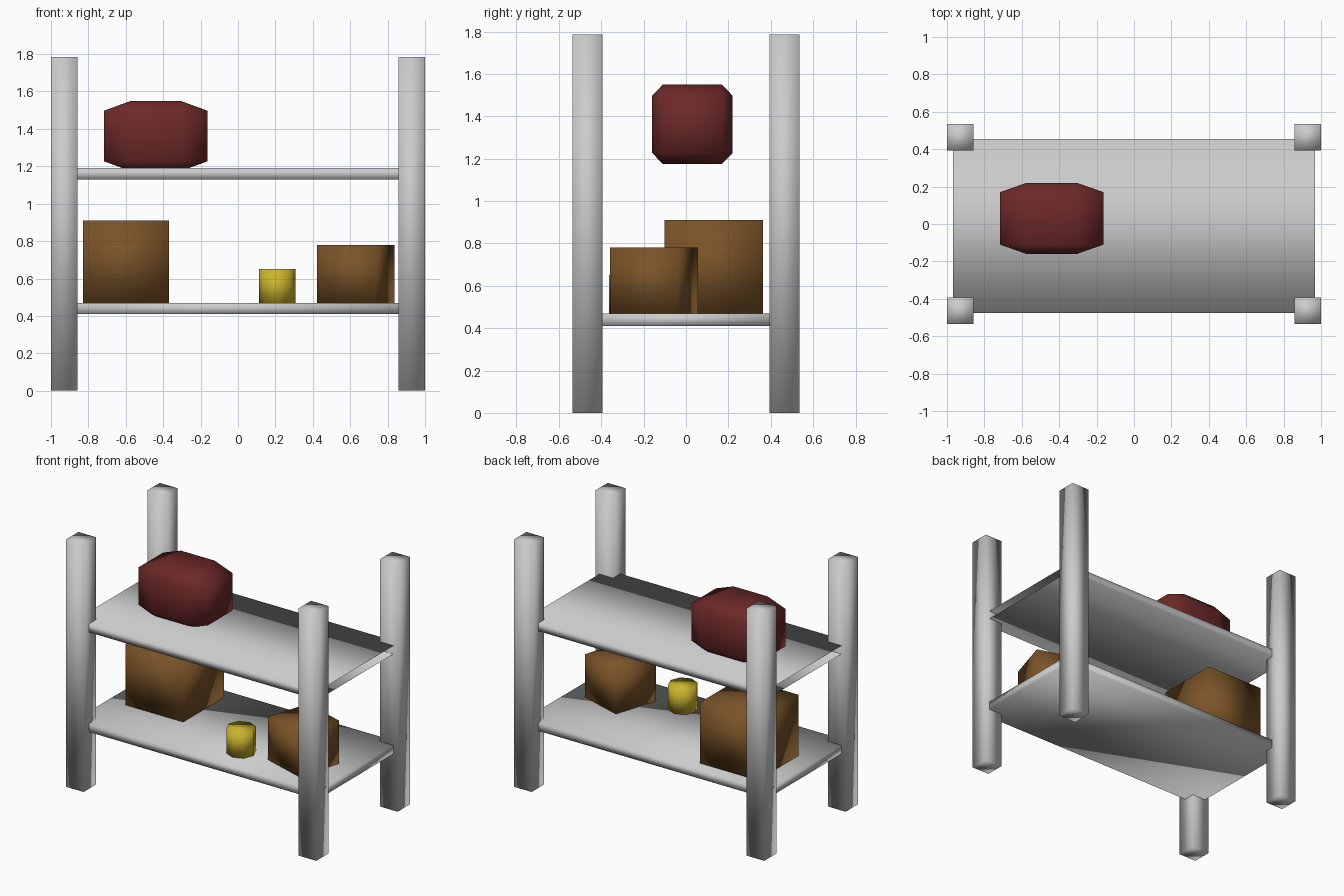
import bpy, bmesh, math
from mathutils import Matrix, Vector

if "Cube" in bpy.data.objects:
    bpy.data.objects.remove(bpy.data.objects["Cube"])


def material(name, rgb):
    m = bpy.data.materials.new(name)
    m.diffuse_color = (*rgb, 1)
    m.use_nodes = True
    m.node_tree.nodes["Principled BSDF"].inputs["Base Color"].default_value = m.diffuse_color
    return m


def finish(name, bm, loc, mat=None, turn=0):
    """Turn a bmesh into a smooth-shaded object."""
    bmesh.ops.recalc_face_normals(bm, faces=bm.faces)
    for f in bm.faces:
        f.smooth = True
    mesh = bpy.data.meshes.new(name)
    bm.to_mesh(mesh)
    bm.free()
    if mat:
        mesh.materials.append(mat)
    ob = bpy.data.objects.new(name, mesh)
    ob.location = loc
    ob.rotation_euler.z = math.radians(turn)
    bpy.context.collection.objects.link(ob)
    return ob


def box(name, size, base, mat=None, turn=0, open_ends=False):
    """Box standing on its base point, optionally without its x end faces."""
    bm = bmesh.new()
    bmesh.ops.create_cube(bm, size=1, matrix=Matrix.Translation((0, 0, 0.5)))
    bmesh.ops.scale(bm, vec=size, verts=bm.verts)
    if open_ends:
        ends = [f for f in bm.faces if abs(f.normal.x) > 0.9]
        bmesh.ops.delete(bm, geom=ends, context='FACES_ONLY')
    return finish(name, bm, base, mat, turn)


cardboard = material("cardboard", (0.195, 0.088, 0.021))
red = material("dark_red", (0.150, 0.022, 0.021))
yellow = material("yellow", (0.60, 0.46, 0.028))

# Four corner posts
for side, sx in (("left", -1), ("right", 1)):
    for end, sy in (("front", -1), ("back", 1)):
        box(f"{end}_{side}_post", (0.142, 0.142, 1.785),
            (sx * 0.929, sy * 0.464, 0))

# Two shelves, tucked into the posts; the upper one has open ends
for name, z, is_open in (("lower_shelf", 0.41, False), ("upper_shelf", 1.13, True)):
    box(name, (1.935, 0.93, 0.06), (0, -0.01, z), open_ends=is_open)

# Boxes on the lower shelf, the small one turned
box("large_box", (0.46, 0.465, 0.44), (-0.598, 0.132, 0.47), cardboard)
box("small_box", (0.332, 0.332, 0.31), (0.629, -0.151, 0.47), cardboard, -17.3)

# Can
bm = bmesh.new()
bmesh.ops.create_cone(bm, cap_ends=True, segments=8, radius1=0.098,
                      radius2=0.098, depth=0.18)
finish("can", bm, (0.21, -0.265, 0.56), yellow)

# Bag: block with chamfered edges, each face of the block pushed outward
bm = bmesh.new()
inner, outer = (0.135, 0.14, 0.135), (0.2775, 0.19, 0.187)
for axis in range(3):
    for sx in (-1, 1):
        for sy in (-1, 1):
            for sz in (-1, 1):
                half = [outer[i] if i == axis else inner[i] for i in range(3)]
                bm.verts.new(Vector((sx * half[0], sy * half[1], sz * half[2])))
bmesh.ops.convex_hull(bm, input=bm.verts)
bmesh.ops.dissolve_limit(bm, angle_limit=0.01, verts=bm.verts, edges=bm.edges)
finish("bag", bm, (-0.44, 0.03, 1.362), red)
